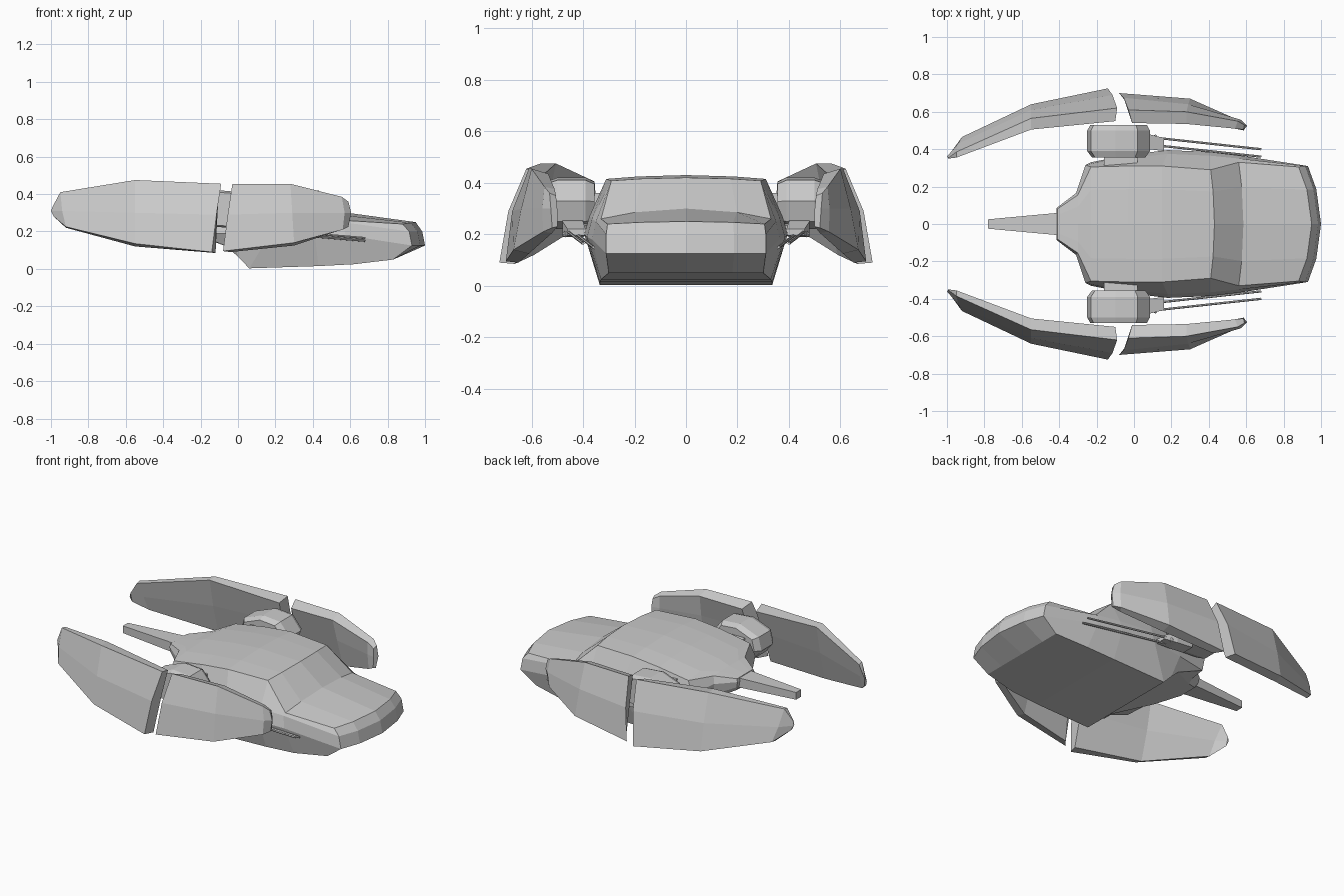
import bpy, bmesh
from mathutils import Vector

if "Cube" in bpy.data.objects:
    bpy.data.objects.remove(bpy.data.objects["Cube"])


def finish(name, bm, mirror=False):
    bmesh.ops.delete(bm, geom=[v for v in bm.verts if not v.link_faces], context='VERTS')
    bmesh.ops.recalc_face_normals(bm, faces=bm.faces)
    me = bpy.data.meshes.new(name)
    bm.to_mesh(me)
    bm.free()
    ob = bpy.data.objects.new(name, me)
    bpy.context.collection.objects.link(ob)
    if mirror:
        m = ob.modifiers.new("Mirror", 'MIRROR')
        m.use_axis = (False, True, False)
        m.use_clip = False
    return ob


def loft(name, rings, mirror=False):
    """Skin a list of equal-length point rings and cap both ends."""
    bm = bmesh.new()
    vs = [[bm.verts.new(p) for p in r] for r in rings]
    n = len(rings[0])
    for a, b in zip(vs, vs[1:]):
        for i in range(n):
            j = (i + 1) % n
            bm.faces.new((a[i], a[j], b[j], b[i]))
    bm.faces.new(vs[0])
    bm.faces.new(vs[-1])
    return finish(name, bm, mirror)


def box_ring(x, y0, y1, z0, z1):
    return [(x, y0, z0), (x, y1, z0), (x, y1, z1), (x, y0, z1)]


# Hull: per section four rails (top, upper side, lower side, bottom) as x, y, z,
# then the crown height and how far the edges sweep back from the centre
SECTIONS = [
    ([(-.41, .08, .338), (-.415, .085, .32), (-.41, .08, .285), (-.40, .06, .26)], 0, 0),
    ([(-.30, .155, .36), (-.31, .165, .31), (-.30, .16, .24), (-.28, .15, .20)], .005, 0),
    ([(-.23, .305, .385), (-.26, .315, .29), (-.23, .33, .19), (-.06, .32, .12)], .02, 0),
    ([(-.03, .31, .415), (-.03, .35, .28), (-.03, .37, .19), (.0, .33, .065)], .018, 0),
    ([(.15, .31, .43), (.18, .375, .27), (.18, .395, .20), (.06, .335, .003)], .015, 0),
    ([(.43, .29, .42), (.43, .365, .26), (.43, .385, .19), (.43, .335, .015)], .012, .02),
    ([(.585, .33, .30), (.585, .35, .25), (.60, .365, .18), (.62, .33, .025)], .04, .025),
    ([(.95, .305, .25), (.985, .31, .20), (1.0, .31, .125), (.83, .30, .05)], .01, .07),
]
FR = (-1, -.6, 0, .6, 1)


def build_hull():
    bm = bmesh.new()
    grid = []
    for rails, crown, sweep in SECTIONS:
        rows = []
        for r, (x, y, z) in enumerate(rails):
            sw = sweep if r < 3 else 0
            cr = crown if r == 0 else 0
            rows.append([bm.verts.new((x - sw * f * f, y * f, z - cr * f * f)) for f in FR])
        grid.append(rows)
    for a, b in zip(grid, grid[1:]):
        for r in (0, 3):
            for i in range(4):
                bm.faces.new((a[r][i], a[r][i + 1], b[r][i + 1], b[r][i]))
        for i in (0, 4):
            for r in range(3):
                bm.faces.new((a[r][i], a[r + 1][i], b[r + 1][i], b[r][i]))
    for rows in (grid[0], grid[-1]):
        for r in range(3):
            for i in range(4):
                bm.faces.new((rows[r][i], rows[r][i + 1], rows[r + 1][i + 1], rows[r + 1][i]))
    finish("hull", bm)


build_hull()

# Tail beam
loft("tail_beam", [box_ring(-.38, -.062, .062, .275, .335),
                   box_ring(-.78, -.025, .025, .285, .33)])


# Curved wing shells: each section is top outer, mid outer, bottom outer,
# bottom inner, mid inner, top inner as (x, y, z)
def wing(name, sections):
    loft(name, sections, mirror=True)


wing("front_wing", [
    [(-.03, .61, .455), (-.055, .675, .29), (-.08, .70, .095), (-.04, .65, .09), (-.01, .59, .29), (-.01, .54, .43)],
    [(.28, .60, .455), (.29, .64, .30), (.30, .67, .14), (.30, .61, .125), (.29, .565, .30), (.28, .535, .435)],
    [(.555, .55, .385), (.57, .558, .30), (.56, .555, .21), (.54, .52, .205), (.54, .51, .30), (.54, .51, .375)],
    [(.59, .53, .36), (.605, .525, .30), (.59, .52, .225), (.585, .50, .23), (.59, .50, .30), (.585, .505, .35)],
])
wing("rear_wing", [
    [(-.09, .62, .455), (-.115, .69, .29), (-.14, .725, .09), (-.12, .665, .085), (-.11, .60, .29), (-.10, .55, .435)],
    [(-.55, .565, .475), (-.55, .61, .30), (-.55, .64, .135), (-.55, .59, .12), (-.55, .54, .30), (-.55, .505, .475)],
    [(-.95, .385, .41), (-.94, .43, .31), (-.92, .465, .225), (-.92, .43, .22), (-.93, .395, .31), (-.95, .355, .405)],
    [(-.99, .355, .335), (-1.0, .36, .31), (-.985, .375, .28), (-.985, .36, .28), (-.995, .35, .31), (-.99, .35, .335)],
])

# Shoulder pods: faceted drum running sideways, narrowed at both ends
POD = [(-.25, .29), (-.23, .37), (-.10, .42), (.02, .41), (.085, .33), (.06, .25), (-.05, .22), (-.20, .23)]


def pod_ring(y, s):
    return [(-.08 + (x + .08) * s, y, .31 + (z - .31) * s) for x, z in POD]


loft("shoulder_pod", [pod_ring(.355, .85), pod_ring(.39, 1), pod_ring(.50, 1), pod_ring(.53, .9)], mirror=True)

# Axle joining the pod to the hull
loft("pod_axle", [box_ring(-.16, .28, .37, .27, .36), box_ring(.02, .28, .37, .27, .36)], mirror=True)

# Gun mount under each pod
loft("gun_mount", [box_ring(-.03, .40, .48, .20, .27), box_ring(.08, .40, .48, .19, .25),
                   box_ring(.16, .39, .46, .195, .22)], mirror=True)


# Thin gun barrels
def rod(name, a, b, r=.006):
    a, b = Vector(a), Vector(b)
    bm = bmesh.new()
    bmesh.ops.create_cone(bm, cap_ends=True, segments=6, radius1=r, radius2=r, depth=(b - a).length)
    bm.transform(Vector((0, 0, 1)).rotation_difference(b - a).to_matrix().to_4x4())
    bmesh.ops.translate(bm, verts=bm.verts, vec=(a + b) / 2)
    finish(name, bm, mirror=True)


rod("upper_gun_barrel", (.08, .465, .215), (.68, .40, .165))
rod("lower_gun_barrel", (.08, .425, .20), (.68, .36, .15))
rod("gun_strut", (-.02, .36, .24), (.12, .47, .20), .012)
